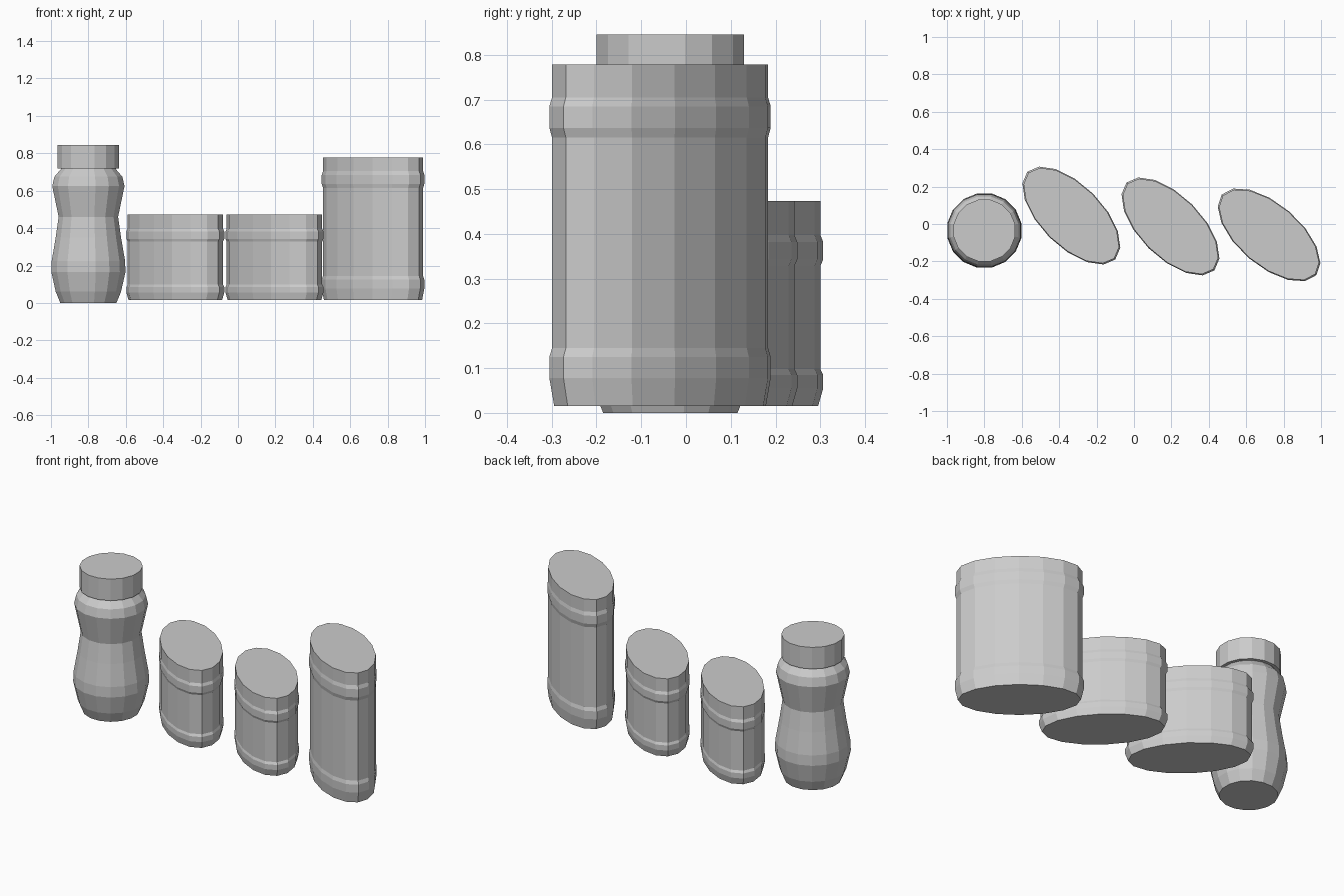
import bpy, bmesh, math

if "Cube" in bpy.data.objects:
    bpy.data.objects.remove(bpy.data.objects["Cube"])

SIDES = 16


def lathe(name, profile, center, ra=1.0, rb=1.0, turn=0.0, offset=0.0):
    """Loft elliptical rings (radius factor, z) into a closed flat-shaded solid."""
    bm = bmesh.new()
    rings = []
    c, s = math.cos(turn), math.sin(turn)
    for r, z in profile:
        ring = []
        for i in range(SIDES):
            t = 2 * math.pi * (i + offset) / SIDES
            u, v = ra * r * math.cos(t), rb * r * math.sin(t)
            ring.append(bm.verts.new((u * c - v * s, u * s + v * c, z)))
        rings.append(ring)
    for low, high in zip(rings, rings[1:]):
        for i in range(SIDES):
            j = (i + 1) % SIDES
            bm.faces.new((low[i], low[j], high[j], high[i]))
    bm.faces.new(rings[0][::-1])
    bm.faces.new(rings[-1])
    mesh = bpy.data.meshes.new(name)
    bm.to_mesh(mesh)
    bm.free()
    obj = bpy.data.objects.new(name, mesh)
    obj.location = (center[0], center[1], 0)
    bpy.context.collection.objects.link(obj)
    return obj


# Waisted bottle and its screw lid
bottle_at = (-0.80, -0.035)
lathe("bottle_body", [(0.153, 0.0), (0.178, 0.06), (0.202, 0.165), (0.200, 0.225), (0.178, 0.35),
                      (0.162, 0.46), (0.197, 0.625), (0.185, 0.675), (0.150, 0.715), (0.148, 0.725)],
      bottle_at, offset=0.5)
lathe("bottle_lid", [(0.168, 0.718), (0.168, 0.845)], bottle_at, offset=0.5)

# Oval canisters with two raised bands each
B = 1.025
small = [(0.98, 0.015), (B, 0.055), (B, 0.085), (1, 0.098),
         (1, 0.328), (B, 0.343), (B, 0.382), (1, 0.397), (1, 0.473)]
tall = [(0.98, 0.015), (B, 0.078), (B, 0.125), (1, 0.145),
        (1, 0.615), (B, 0.637), (B, 0.685), (1, 0.705), (1, 0.778)]
for name, profile, center, angle in (
        ("left_canister", small, (-0.335, 0.045), -45),
        ("middle_canister", small, (0.195, -0.013), -45),
        ("tall_canister", tall, (0.722, -0.058), -40.5)):
    lathe(name, profile, center, 0.324, 0.161, math.radians(angle))
